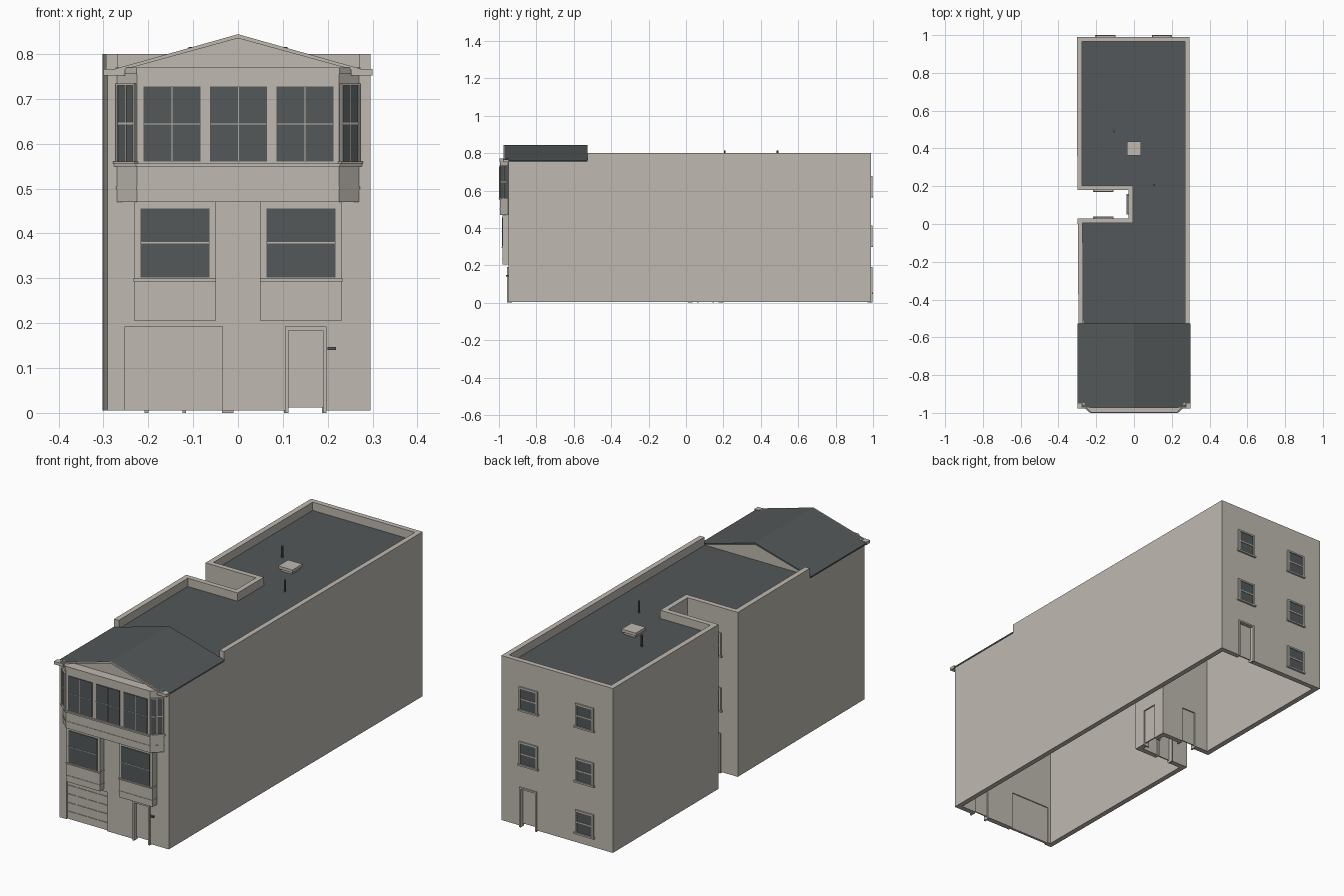
import bpy, bmesh, math
from mathutils import Matrix

cube = bpy.data.objects.get("Cube")
if cube:
    bpy.data.objects.remove(cube, do_unlink=True)


def material(name, rgb):
    m = bpy.data.materials.new(name)
    m.use_nodes = True
    m.diffuse_color = (*rgb, 1)
    m.node_tree.nodes["Principled BSDF"].inputs["Base Color"].default_value = (*rgb, 1)
    return m


STONE = material("warm_stone", (0.52, 0.49, 0.44))
SLATE = material("slate_grey", (0.085, 0.097, 0.1))
GLASS = material("window_grey", (0.088, 0.098, 0.1))


def finish(name, bm, mat):
    bmesh.ops.recalc_face_normals(bm, faces=bm.faces)
    me = bpy.data.meshes.new(name)
    bm.to_mesh(me)
    bm.free()
    me.materials.append(mat)
    ob = bpy.data.objects.new(name, me)
    bpy.context.collection.objects.link(ob)
    return ob


def boxes(name, mat, items, loc=(0, 0, 0), turn=0):
    """Boxes given as x0, x1, y0, y1, z0, z1, turned about z then moved."""
    bm = bmesh.new()
    place = Matrix.Translation(loc) @ Matrix.Rotation(math.radians(turn), 4, 'Z')
    for x0, x1, y0, y1, z0, z1 in items:
        mid = Matrix.Translation(((x0 + x1) / 2, (y0 + y1) / 2, (z0 + z1) / 2))
        size = Matrix.Diagonal((x1 - x0, y1 - y0, z1 - z0, 1))
        bmesh.ops.create_cube(bm, size=1, matrix=place @ mid @ size)
    return finish(name, bm, mat)


def prism(name, mat, pts, a, b, axis='Z'):
    """Extrude a flat outline between a and b along z or y."""
    bm = bmesh.new()
    put = (lambda p, h: (p[0], p[1], h)) if axis == 'Z' else (lambda p, h: (p[0], h, p[1]))
    low = [bm.verts.new(put(p, a)) for p in pts]
    high = [bm.verts.new(put(p, b)) for p in pts]
    bm.faces.new(low)
    bm.faces.new(high)
    for i in range(len(pts)):
        j = (i + 1) % len(pts)
        bm.faces.new((low[i], low[j], high[j], high[i]))
    return finish(name, bm, mat)


def wall_run(name, outer, inner, z0, z1, closed):
    """Wall of even section following an outer and an inner line."""
    bm = bmesh.new()
    rings = [[bm.verts.new((*p, z)) for p, z in ((o, z0), (o, z1), (i, z1), (i, z0))]
             for o, i in zip(outer, inner)]
    n = len(rings)
    for k in range(n if closed else n - 1):
        a, b = rings[k], rings[(k + 1) % n]
        for s in range(4):
            t = (s + 1) % 4
            bm.faces.new((a[s], b[s], b[t], a[t]))
    if not closed:
        bm.faces.new(rings[0])
        bm.faces.new(rings[-1])
    return finish(name, bm, STONE)


# Hollow walls with a light well on one side
outer = [(-0.291, -0.95), (0.295, -0.95), (0.295, 0.99), (-0.302, 0.99),
         (-0.3, 0.18), (-0.03, 0.18), (-0.03, 0.03), (-0.298, 0.03)]
inner = [(-0.266, -0.925), (0.27, -0.925), (0.27, 0.965), (-0.276, 0.965),
         (-0.274, 0.205), (-0.005, 0.205), (-0.005, 0.005), (-0.272, 0.005)]
EAVE, TOP, ROOF_END = 0.757, 0.8, -0.527
walls = wall_run("walls", outer, inner, 0.005, EAVE, True)
wall_run("parapet", [(0.295, ROOF_END)] + outer[2:] + [(-0.294, ROOF_END)],
         [(0.27, ROOF_END)] + inner[2:] + [(-0.269, ROOF_END)], EAVE, TOP, False)
prism("flat_roof", SLATE, inner, 0.75, 0.76)

# Door places: name, x, y, width, turn
doors = [("front", 0.151, -0.95, 0.076, 0), ("back", 0.149, 0.99, 0.076, 180),
         ("well_north", -0.162, 0.18, 0.076, 0), ("well_south", -0.162, 0.03, 0.076, 180),
         ("well_end", -0.03, 0.105, 0.076, -90)]
DOOR_TOP = 0.184


def cut_walls(cutter):
    cutter.hide_render = True
    mod = walls.modifiers.new("opening", 'BOOLEAN')
    mod.operation, mod.solver, mod.object = 'DIFFERENCE', 'EXACT', cutter
    bpy.context.view_layer.objects.active = walls
    bpy.ops.object.modifier_apply(modifier=mod.name)
    bpy.data.objects.remove(cutter, do_unlink=True)


for name, x, y, w, turn in doors:
    h = w / 2
    cut_walls(boxes("cutter", STONE, [(-h, h, -0.02, 0.05, -0.05, DOOR_TOP)], (x, y, 0), turn))
    boxes(name + "_door", STONE, [(-h, h, 0.013, 0.019, 0.012, DOOR_TOP)], (x, y, 0), turn)
    f = h + 0.008
    boxes(name + "_door_frame", STONE,
          [(-f, -h, -0.006, 0.02, 0, DOOR_TOP), (h, f, -0.006, 0.02, 0, DOOR_TOP),
           (-f, f, -0.006, 0.02, DOOR_TOP, DOOR_TOP + 0.008)], (x, y, 0), turn)

# Garage door with raised rails
cut_walls(boxes("cutter", STONE, [(-0.252, -0.035, -1, -0.9, -0.05, 0.193)]))
boxes("garage_door", STONE, [(-0.252, -0.035, -0.942, -0.93, 0.005, 0.193)])
boxes("garage_rails", STONE,
      [(-0.252 + c * 0.0545, -0.206 + c * 0.0545, -0.945, -0.942, 0.04 + r * 0.042, 0.043 + r * 0.042)
       for r in range(4) for c in range(4)])
boxes("mail_box", SLATE, [(0.2, 0.218, -0.962, -0.95, 0.14, 0.147)])


def window(name, x, y, z0, z1, w, turn=0, cols=1, rows=2, bar=0.002, frame=0):
    """Glass plate with glazing bars and, where wanted, a raised frame and sill."""
    h, loc = w / 2, (x, y, 0)
    boxes(name + "_glass", GLASS, [(-h, h, -0.003, 0.002, z0, z1)], loc, turn)
    bars = [(-h, h, -0.005, 0, z - bar / 2, z + bar / 2)
            for z in (z0 + (z1 - z0) * r / rows for r in range(1, rows))]
    bars += [(c - bar / 2, c + bar / 2, -0.005, 0, z0, z1)
             for c in (-h + w * k / cols for k in range(1, cols))]
    boxes(name + "_bars", STONE, bars, loc, turn)
    if frame:
        f = h + frame
        boxes(name + "_frame", STONE,
              [(-f, -h, -0.007, 0, z0, z1), (h, f, -0.007, 0, z0, z1),
               (-f, f, -0.007, 0, z1, z1 + frame),
               (-f - 0.005, f + 0.005, -0.01, 0, z0 - frame, z0)], loc, turn)


# Plain sash windows on the back wall and in the light well
places = [("back_left", 0.148, 0.99, 180, (0.355, 0.62)),
          ("back_right", -0.152, 0.99, 180, (0.105, 0.355, 0.62)),
          ("well_north", -0.162, 0.18, 0, (0.355, 0.62)),
          ("well_south", -0.162, 0.03, 180, (0.355, 0.62)),
          ("well_end", -0.03, 0.105, -90, (0.355, 0.62))]
for name, x, y, turn, heights in places:
    for z in heights:
        window(name + "_window", x, y, z - 0.05, z + 0.05, 0.082, turn, 1, 2, 0.006, 0.008)


# Upper bay with canted sides
def bay(name, grow, z0, z1):
    side, front, y = 0.27 + grow, 0.225 + grow * 0.4, -0.994 - grow
    prism(name, STONE, [(-side, -0.948), (-side, -0.952), (-front, y),
                        (front, y), (side, -0.952), (side, -0.948)], z0, z1)


bay("bay_body", 0, 0.47, 0.765)
bay("bay_band", 0.002, 0.499, 0.505)
bay("bay_sill", 0.006, 0.549, 0.556)
bay("bay_cornice", 0.003, 0.755, 0.77)
for x, w in ((-0.147, 0.127), (0.001, 0.127), (0.149, 0.127)):
    window("bay_window", x, -0.994, 0.56, 0.727, w, 0, 2, 2)
for s in (-1, 1):
    window("bay_side_window", s * 0.2475, -0.973, 0.56, 0.73, 0.048, s * 43, 2, 2, 0.004, 0.004)

# Lower box windows
for s in (-1, 1):
    x = s * 0.1405
    boxes("box_window_body", STONE, [(x - 0.09, x + 0.09, -0.982, -0.948, 0.205, 0.47)])
    boxes("box_window_sill", STONE, [(x - 0.092, x + 0.092, -0.987, -0.948, 0.293, 0.299),
                                     (x - 0.091, x + 0.091, -0.984, -0.948, 0.232, 0.237)])
    window("box_window", x, -0.982, 0.302, 0.456, 0.154, 0, 1, 2, 0.003)

# Front gable and its pitched roof
prism("gable", STONE, [(-0.29, EAVE), (0.293, EAVE), (0, 0.836)], -0.951, ROOF_END - 0.003, 'Y')
chevron = [(-0.298, 0.76), (0, 0.844), (0.298, 0.76), (0.298, 0.753), (0, 0.835), (-0.298, 0.753)]
prism("pitched_roof", SLATE, chevron, -0.971, ROOF_END, 'Y')
prism("gable_fascia", STONE, chevron, -0.975, -0.971, 'Y')
for s in (-1, 1):
    a, b = sorted((s * 0.252, s * 0.3))
    boxes("eave_return", STONE, [(a, b, -0.978, -0.95, 0.752, 0.766)])

# Roof hatch and vent pipes
boxes("roof_hatch", STONE, [(-0.03, 0.03, 0.37, 0.43, 0.755, 0.775),
                            (-0.038, 0.038, 0.362, 0.438, 0.772, 0.786)])
for x, y in ((-0.106, 0.49), (0.106, 0.207)):
    bm = bmesh.new()
    bmesh.ops.create_cone(bm, cap_ends=True, segments=10, radius1=0.005, radius2=0.005,
                          depth=0.06, matrix=Matrix.Translation((x, y, 0.785)))
    finish("vent_pipe", bm, SLATE)
